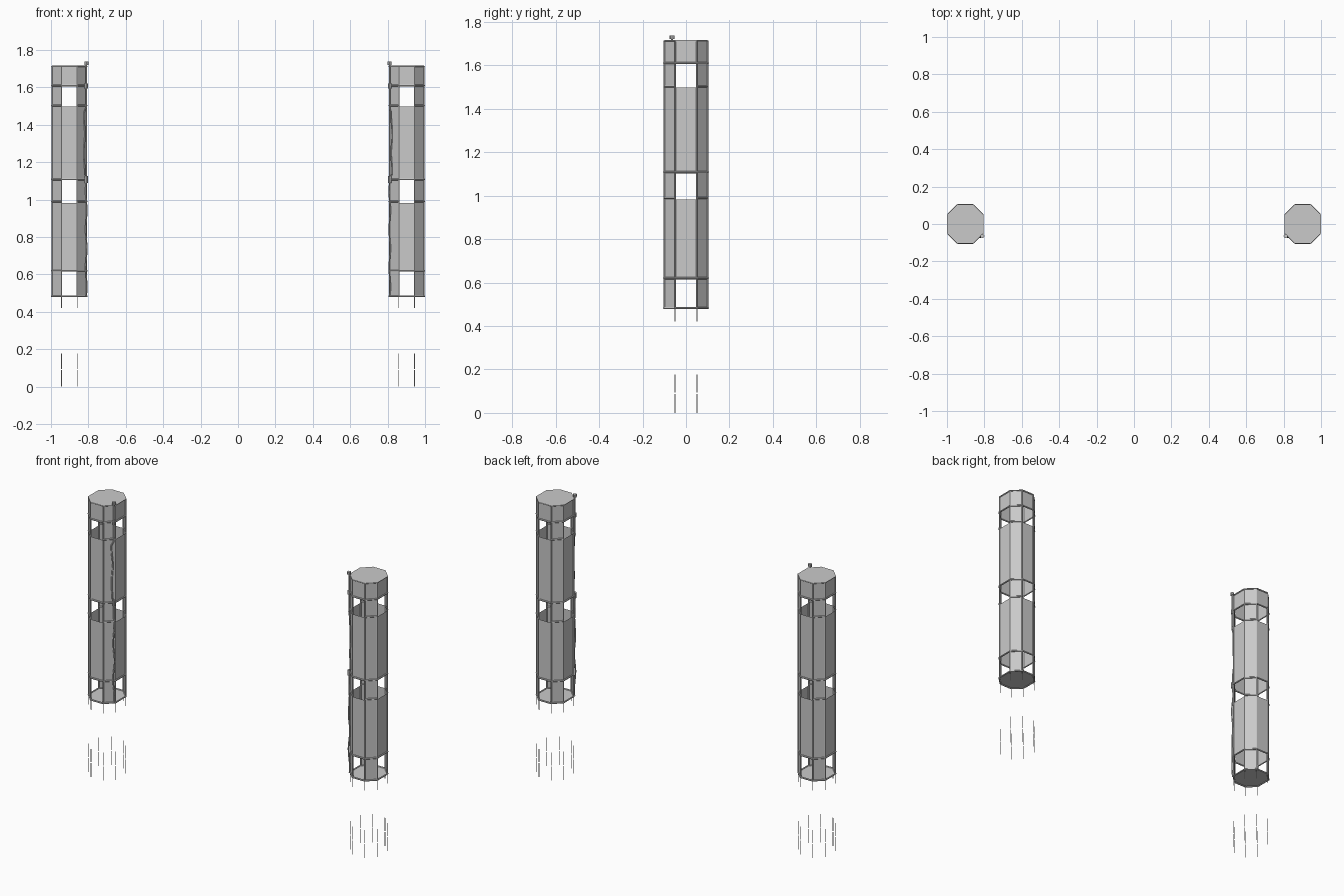
import bpy, bmesh, math
from mathutils import Vector

if "Cube" in bpy.data.objects:
    bpy.data.objects.remove(bpy.data.objects["Cube"])

# One grey for every part
GREY = bpy.data.materials.new("light grey")
GREY.use_nodes = True
GREY.diffuse_color = (0.59, 0.59, 0.59, 1)
GREY.node_tree.nodes["Principled BSDF"].inputs["Base Color"].default_value = GREY.diffuse_color

BASE, ROOF = 0.483, 1.716
BANDS = [(0.62, 0.983), (1.108, 1.498), (1.61, ROOF)]   # closed wall heights
FULL_RINGS = [BASE, 0.62, 1.108, 1.61]
CORNER_RINGS = [0.99, 1.503]


def octagon(grow=0.0):
    # Plan corners, starting with the right end of the front face
    a, b, w, d = 0.042, 0.05, 0.092 + grow, 0.099 + grow
    return [(a, -d), (w, -b), (w, b), (a, d), (-a, d), (-w, b), (-w, -b), (-a, -d)]


def sides_of(corners):
    # Even sides are the corner faces, odd sides the main faces
    return list(zip(corners, corners[1:] + corners[:1]))


def finish(name, bm):
    mesh = bpy.data.meshes.new(name)
    bm.to_mesh(mesh)
    bm.free()
    mesh.materials.append(GREY)
    obj = bpy.data.objects.new(name, mesh)
    bpy.context.collection.objects.link(obj)
    return obj


def rod(bm, p, q, radius, sides=6):
    p, q = Vector(p), Vector(q)
    axis = q - p
    made = bmesh.ops.create_cone(bm, cap_ends=True, segments=sides, radius1=radius,
                                 radius2=radius, depth=axis.length)["verts"]
    turn = Vector((0, 0, 1)).rotation_difference(axis)
    for v in made:
        v.co = turn @ v.co + (p + q) / 2


def quad(bm, p, q, low, high):
    bm.faces.new([bm.verts.new((x, y, z)) for (x, y), z in
                  ((p, low), (q, low), (q, high), (p, high))])


def tower(side, cx):
    label = side + "_"
    corners = octagon()
    edges = sides_of(corners)
    parts = []

    # Walls: corner faces run full height, the four main faces have windows
    bm = bmesh.new()
    for i, (p, q) in enumerate(edges):
        for low, high in ([(BASE, ROOF)] if i % 2 == 0 else BANDS):
            quad(bm, p, q, low, high)
    parts.append(finish(label + "walls", bm))

    # Roof and floor plates
    for name, z, grow in (("roof", ROOF, 0.005), ("floor", BASE, 0.003)):
        bm = bmesh.new()
        bm.faces.new([bm.verts.new((x, y, z)) for x, y in octagon(grow)])
        bmesh.ops.solidify(bm, geom=bm.faces[:], thickness=0.004)
        parts.append(finish(label + name, bm))

    # Corner posts
    bm = bmesh.new()
    for x, y in corners:
        rod(bm, (x, y, BASE), (x, y, ROOF - 0.004), 0.004)
    parts.append(finish(label + "corner_posts", bm))

    # Horizontal rings, some only across the corner faces
    bm = bmesh.new()
    for i, (p, q) in enumerate(sides_of(octagon(0.002))):
        for z in FULL_RINGS + (CORNER_RINGS if i % 2 == 0 else []):
            rod(bm, (*p, z), (*q, z), 0.005)
        rod(bm, (*p, ROOF - 0.004), (*q, ROOF - 0.004), 0.003)
    parts.append(finish(label + "rings", bm))

    # Flat hanging strips below, lying in the planes of the main faces
    bm = bmesh.new()
    for p, q in edges[1::2]:
        p, q = Vector(p), Vector(q)
        step = (q - p).normalized() * 0.002
        for c in (p, q):
            for low, high in ((0, 0.088), (0.094, 0.176), (0.42, BASE)):
                quad(bm, c - step, c + step, low, high)
    parts.append(finish(label + "hanging_strips", bm))

    # Mast on the inner front corner, with collars and knob
    inward = -math.copysign(1, cx)
    mx, my = inward * 0.091, -0.064
    bm = bmesh.new()
    rod(bm, (mx, my, 1.485), (mx, my, 1.73), 0.005, 8)
    for low, high, radius in ((1.595, 1.62, 0.009), (1.09, 1.125, 0.009), (1.72, 1.737, 0.011)):
        rod(bm, (mx, my, low), (mx, my, high), radius, 8)
    parts.append(finish(label + "mast", bm))

    # Loose cable below, tucked against the wall between the collars
    bm = bmesh.new()
    points = []
    for k in range(41):
        t = k / 40
        z = BASE + t * (1.49 - BASE)
        tuck = 0.01 if 1.13 < z < 1.47 else 0
        points.append((mx - inward * tuck + 0.003 * math.sin(t * 31),
                       my - tuck / 3 + 0.003 * math.cos(t * 23), z))
    for p, q in zip(points, points[1:]):
        rod(bm, p, q, 0.004)
    parts.append(finish(label + "cable", bm))

    for obj in parts:
        obj.location.x = cx


tower("left", 0.902)
tower("right", -0.902)
